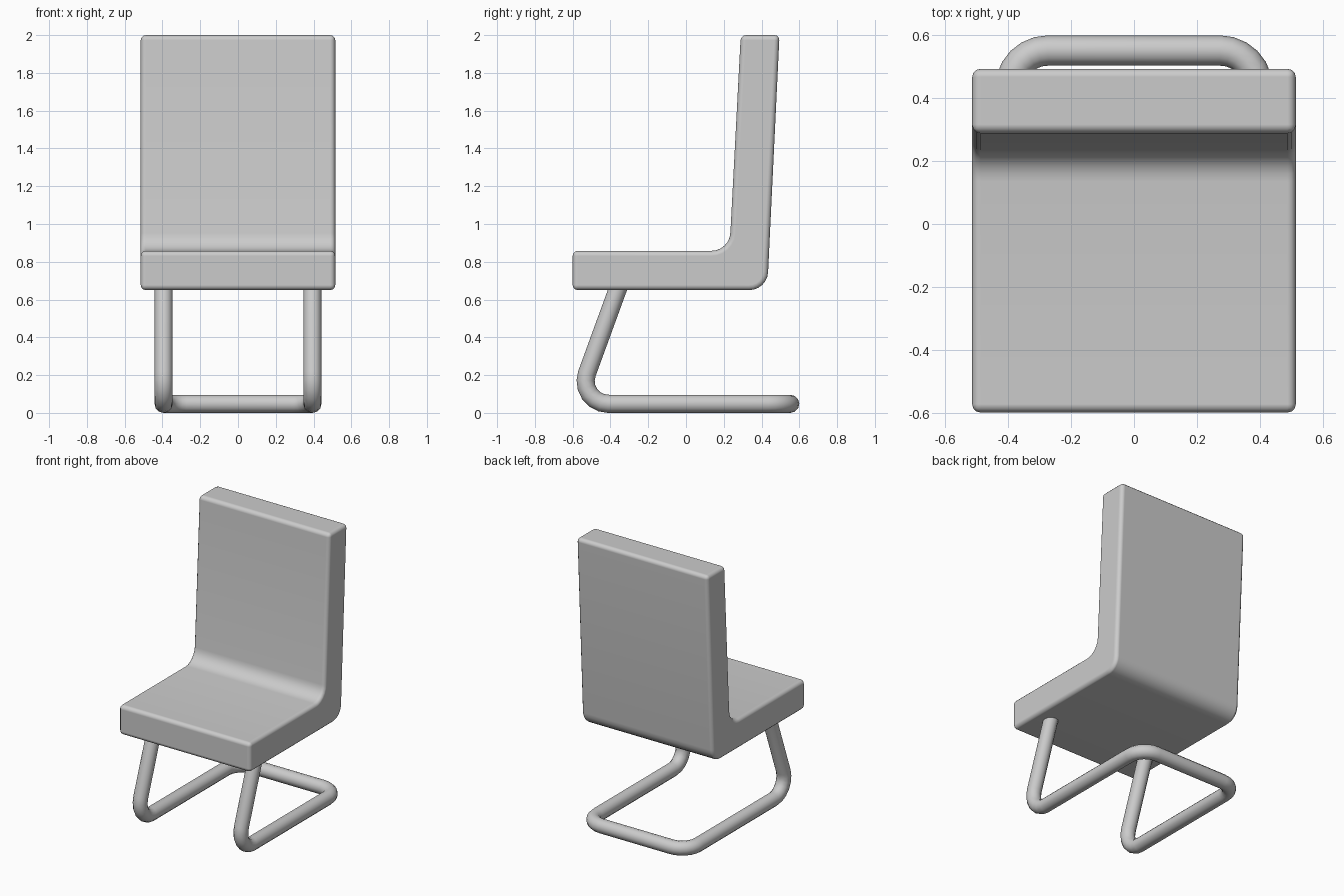
import bpy, bmesh, math
from mathutils import Vector

cube = bpy.data.objects.get("Cube")
if cube:
    bpy.data.objects.remove(cube)


def material(name, rgb):
    mat = bpy.data.materials.new(name)
    mat.use_nodes = True
    mat.diffuse_color = (*rgb, 1)
    mat.node_tree.nodes["Principled BSDF"].inputs["Base Color"].default_value = (*rgb, 1)
    return mat


def fillet(before, corner, after, radius, steps):
    """Points of an arc that rounds the corner between two straight runs."""
    a, c, b = Vector(before), Vector(corner), Vector(after)
    u, v = (a - c).normalized(), (b - c).normalized()
    half = u.angle(v) / 2
    centre = c + (u + v).normalized() * radius / math.sin(half)
    p = c + u * radius / math.tan(half) - centre
    q = c + v * radius / math.tan(half) - centre
    sweep = p.angle(q)
    return [centre + (p * math.sin((1 - t) * sweep) + q * math.sin(t * sweep)) / math.sin(sweep)
            for t in (i / steps for i in range(steps + 1))]


def rounded(points, radii, steps):
    """Round every corner of a path that has a radius."""
    path = []
    for i, (p, r) in enumerate(zip(points, radii)):
        if r:
            path += fillet(points[i - 1], p, points[(i + 1) % len(points)], r, steps)
        else:
            path.append(Vector(p))
    return path


def activate(obj):
    bpy.ops.object.select_all(action="DESELECT")
    obj.select_set(True)
    bpy.context.view_layer.objects.active = obj


grey = material("light grey", (0.6, 0.6, 0.6))

# Padded seat and backrest: one side profile pushed across the width
half_width = 0.515
profile = rounded(
    [(-half_width, -0.6, 0.65), (-half_width, 0.43, 0.65), (-half_width, 0.495, 2.0),
     (-half_width, 0.29, 2.0), (-half_width, 0.23, 0.858), (-half_width, -0.6, 0.858)],
    [0, 0.1, 0, 0, 0.1, 0], 6)
bm = bmesh.new()
side = bm.faces.new([bm.verts.new(p) for p in profile])
pushed = bmesh.ops.extrude_face_region(bm, geom=[side])["geom"]
bmesh.ops.translate(bm, vec=(2 * half_width, 0, 0),
                    verts=[e for e in pushed if isinstance(e, bmesh.types.BMVert)])
bmesh.ops.recalc_face_normals(bm, faces=bm.faces)
mesh = bpy.data.meshes.new("seat_and_back")
bm.to_mesh(mesh)
bm.free()
seat = bpy.data.objects.new("seat_and_back", mesh)
bpy.context.collection.objects.link(seat)
mesh.materials.append(grey)
activate(seat)
bpy.ops.object.shade_smooth()
bevel = seat.modifiers.new("soft_edges", "BEVEL")
bevel.width = 0.027
bevel.segments = 3
bevel.limit_method = "ANGLE"
bevel.angle_limit = math.radians(40)
bevel.harden_normals = True

# Bent tube frame: front legs, floor runners and rear bar
leg_x, tube = 0.394, 0.048
half_path = [(leg_x, -0.345, 0.7), (leg_x, -0.583, tube), (leg_x, 0.6 - tube, tube)]
mirrored = [(-x, y, z) for x, y, z in reversed(half_path)]
path = rounded(half_path + mirrored, [0, 0.12, 0.12, 0.12, 0.12, 0], 6)
curve = bpy.data.curves.new("tube_frame", "CURVE")
curve.dimensions = "3D"
curve.bevel_depth = tube
curve.bevel_resolution = 4
curve.use_fill_caps = True
spline = curve.splines.new("POLY")
spline.points.add(len(path) - 1)
for point, co in zip(spline.points, path):
    point.co = (*co, 1)
frame = bpy.data.objects.new("tube_frame", curve)
bpy.context.collection.objects.link(frame)
curve.materials.append(grey)
activate(frame)
bpy.ops.object.convert(target="MESH")
bpy.ops.object.shade_smooth_by_angle(angle=math.radians(50))
